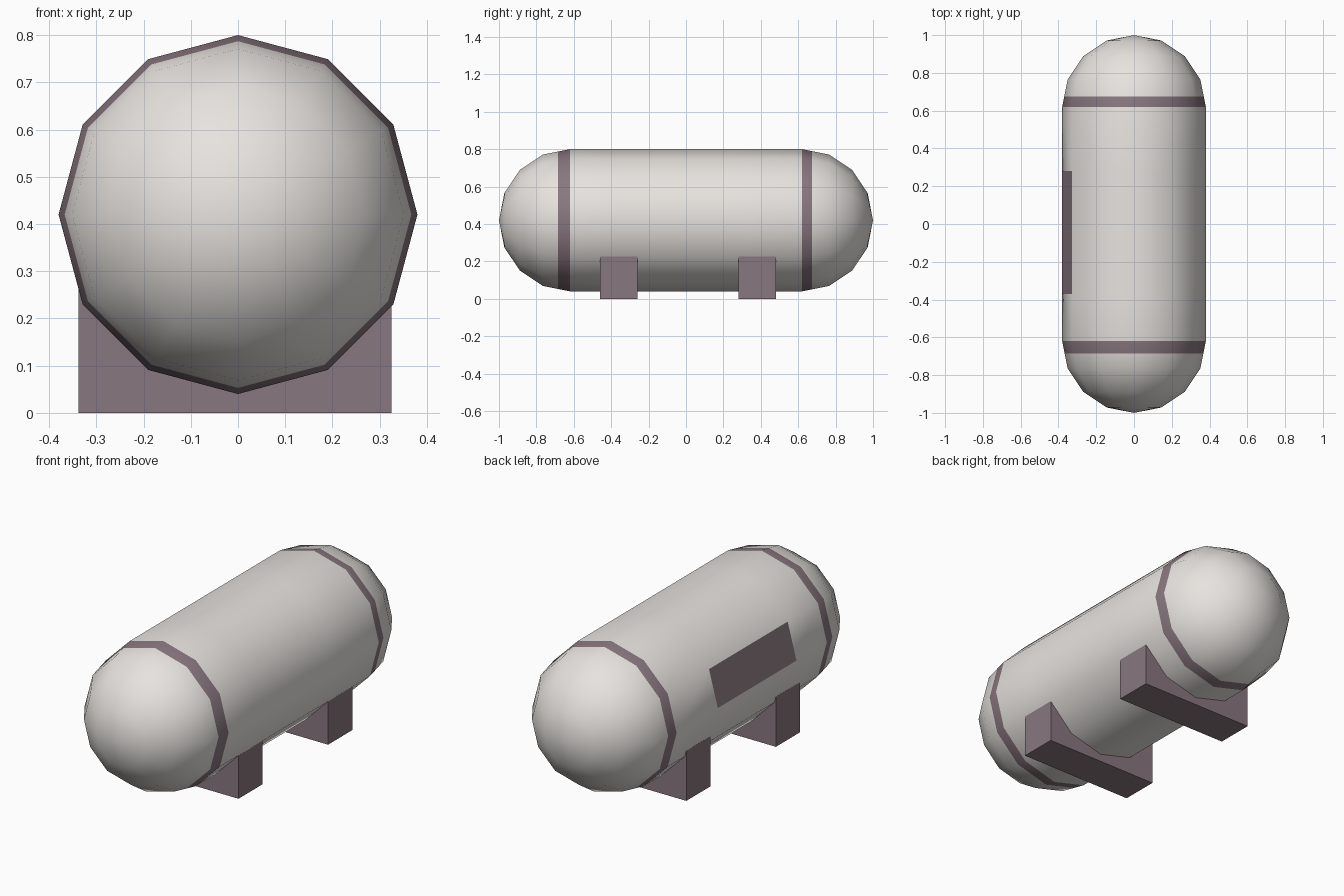
import bpy, bmesh
from math import sin, cos, radians

if "Cube" in bpy.data.objects:
    bpy.data.objects.remove(bpy.data.objects["Cube"])

R, HALF, ZC, SIDES = 0.38, 0.62, 0.42, 12


def material(name, rgb):
    m = bpy.data.materials.new(name)
    m.diffuse_color = (*rgb, 1)
    m.use_nodes = True
    m.node_tree.nodes["Principled BSDF"].inputs["Base Color"].default_value = m.diffuse_color
    return m


shell = material("warm_white", (0.80, 0.77, 0.74))
trim = material("mauve_grey", (0.25, 0.185, 0.215))


def finish(name, bm, mats):
    bmesh.ops.recalc_face_normals(bm, faces=bm.faces)
    me = bpy.data.meshes.new(name)
    bm.to_mesh(me)
    bm.free()
    for m in mats:
        me.materials.append(m)
    ob = bpy.data.objects.new(name, me)
    bpy.context.collection.objects.link(ob)
    return ob


# Tank profile (y, radius): round ends in four steps, straight barrel,
# plus extra rings where the bands and side panel start and stop
def cap(sign, band_y):
    arc = [(HALF + R * sin(radians(a)), R * cos(radians(a))) for a in (0, 22.5, 45, 67.5)]
    t = (band_y - HALF) / (arc[1][0] - HALF)
    arc.insert(1, (band_y, R + t * (arc[1][1] - R)))
    return [(sign * y, r) for y, r in arc]


profile = cap(-1, 0.685)[::-1] + [(-0.37, R), (0.28, R)] + cap(1, 0.674)

# Tank body with coloured bands and a flat side panel
bm = bmesh.new()
rings = [[bm.verts.new((r * cos(radians(30 * k)), y, ZC + r * sin(radians(30 * k))))
          for k in range(SIDES)] for y, r in profile]
for i in range(len(rings) - 1):
    for k in range(SIDES):
        n = (k + 1) % SIDES
        f = bm.faces.new((rings[i][k], rings[i][n], rings[i + 1][n], rings[i + 1][k]))
        panel = i == 5 and k == 5
        f.smooth = not panel
        f.material_index = int(panel or i in (3, 7))
for ring, y in ((rings[0], -1), (rings[-1], 1)):
    pole = bm.verts.new((0, y, ZC))
    for k in range(SIDES):
        bm.faces.new((ring[k], ring[(k + 1) % SIDES], pole)).smooth = True
finish("tank", bm, [shell, trim])

# Two support blocks, their tops hidden inside the tank
section = [(-0.338, 0), (0.325, 0), (0.325, 0.226), (-0.338, 0.262)]
for name, y0 in (("front_support", -0.46), ("back_support", 0.28)):
    bm = bmesh.new()
    face = bm.faces.new([bm.verts.new((x, y0, z)) for x, z in section])
    ext = bmesh.ops.extrude_face_region(bm, geom=[face], use_keep_orig=True)
    moved = [v for v in ext["geom"] if isinstance(v, bmesh.types.BMVert)]
    bmesh.ops.translate(bm, verts=moved, vec=(0, 0.2, 0))
    finish(name, bm, [trim])
